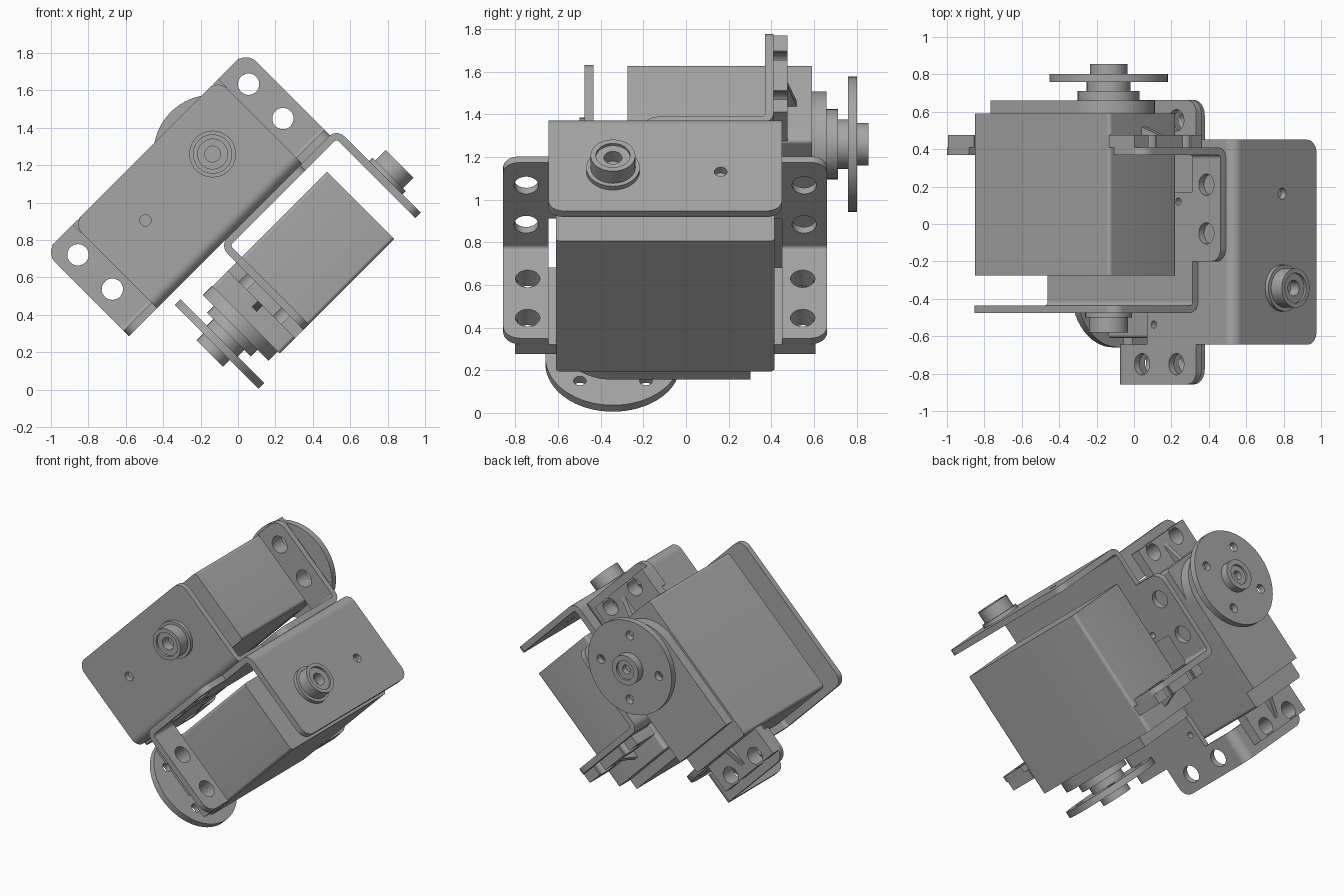
import bpy, bmesh
from math import sin, cos, pi, radians, acos
from mathutils import Matrix, Vector

cube = bpy.data.objects.get("Cube")
if cube:
    bpy.data.objects.remove(cube)

grey = bpy.data.materials.new("metal grey")
grey.use_nodes = True
colour = (0.38, 0.38, 0.38, 1)
grey.diffuse_color = colour
grey.node_tree.nodes["Principled BSDF"].inputs["Base Color"].default_value = colour

# Unit axes: length, depth, height
L, D, H = Vector((1, 0, 0)), Vector((0, 1, 0)), Vector((0, 0, 1))
PLANES = {"LH": (L, H, -D), "LD": (L, D, H), "DH": (D, H, L)}


def frame(a, b, c, origin):
    m = Matrix((a, b, c)).transposed().to_4x4()
    m.translation = origin
    return m


def arc(cx, cy, r, a0=0, a1=360, n=12):
    return [(cx + r * cos(radians(a0 + (a1 - a0) * i / n)),
             cy + r * sin(radians(a0 + (a1 - a0) * i / n))) for i in range(n + 1)]


def circle(cx, cy, r, n=40):
    return arc(cx, cy, r, n=n)[:-1]


def rounded(points):
    """Round each (x, y, radius) corner of a polygon."""
    out = []
    for i, (x, y, r) in enumerate(points):
        p = Vector((x, y))
        if not r:
            out.append((x, y))
            continue
        a = (Vector(points[i - 1][:2]) - p).normalized() * r
        b = (Vector(points[(i + 1) % len(points)][:2]) - p).normalized() * r
        for k in range(9):
            t = k / 8 * pi / 2
            out.append(tuple(p + a * (1 - sin(t)) + b * (1 - cos(t))))
    return out


def box(x0, x1, y0, y1, r=0):
    return rounded([(x0, y0, r), (x1, y0, r), (x1, y1, r), (x0, y1, r)])


def mirror(points):
    return [(-x, y) for x, y in points]


def extrude(name, unit, plane, start, end, loops):
    """Extrude an outline, with further loops as holes, between two depths."""
    curve = bpy.data.curves.new(name, "CURVE")
    curve.dimensions, curve.fill_mode = "2D", "BOTH"
    curve.extrude = abs(end - start) / 2
    for loop in loops:
        s = curve.splines.new("POLY")
        s.points.add(len(loop) - 1)
        for q, (x, y) in zip(s.points, loop):
            q.co = (x, y, 0, 1)
        s.use_cyclic_u = True
    temp = bpy.data.objects.new(name, curve)
    bpy.context.scene.collection.objects.link(temp)
    bpy.context.view_layer.update()
    mesh = bpy.data.meshes.new_from_object(
        temp.evaluated_get(bpy.context.evaluated_depsgraph_get()))
    bpy.data.objects.remove(temp)
    bm = bmesh.new()
    bm.from_mesh(mesh)
    bmesh.ops.remove_doubles(bm, verts=bm.verts, dist=0.00001)
    bmesh.ops.recalc_face_normals(bm, faces=bm.faces)
    bm.to_mesh(mesh)
    bm.free()
    mesh.materials.clear()
    mesh.materials.append(grey)
    mesh.shade_smooth()
    mesh.set_sharp_from_angle(angle=radians(30))
    obj = bpy.data.objects.new(name, mesh)
    a, b, c = PLANES[plane]
    mid = (start + end) / 2
    obj.matrix_world = unit @ frame(a, b, c, mid * (D if plane == "LH" else c))
    bpy.context.scene.collection.objects.link(obj)


FRONT, BACK, T, BEND = -0.475, 0.41, 0.04, 0.06   # bracket depths and sheet
HALF, EAR, TOP = 0.548, 0.76, 0.635               # bracket widths and height
AX, AZ = 0.245, 0.372                             # output shaft position


def build_unit(tag, unit):
    def part(name, *args):
        extrude(tag + "_" + name, unit, *args)

    # Bracket web with side ears and an opening for the servo
    e = BACK - BEND
    half = [(HALF, FRONT + BEND, 0), (HALF, -0.2, 0), (EAR, -0.2, 0.07),
            (EAR, e, 0), (HALF, e, 0), (HALF, 0.17, 0)]
    web = rounded(half + [(-x, y, r) for x, y, r in reversed(half)])
    holes = [circle(s * 0.652, d, 0.057) for s in (-1, 1) for d in (-0.05, 0.21)]
    holes += [circle(s * 0.44, 0.12, 0.02, 20) for s in (-1, 1)]
    part("bracket_web", "LD", 0, T, [web] + holes)

    # Bracket front plate
    plate = rounded([(-HALF, BEND, 0), (HALF, BEND, 0),
                     (HALF, TOP, 0.07), (-HALF, TOP, 0.07)])
    part("bracket_front", "LH", FRONT, FRONT + T, [plate, circle(-0.26, 0.375, 0.03)])

    # Rounded sheet bends
    c = FRONT + BEND
    part("front_bend", "DH", -HALF, HALF,
         [arc(c, BEND, BEND, 180, 270) + arc(c, BEND, BEND - T, 270, 180)])
    ear_bend = arc(e, BEND, BEND, 270, 360) + arc(e, BEND, BEND - T, 360, 270)

    # Ears of bracket and servo on both sides
    ear = rounded([(HALF, BEND, 0), (EAR, BEND, 0), (EAR, TOP, 0.08), (HALF, TOP, 0)])
    lug = [(0.51, 0.127), (0.705, 0.127)]
    open_angle = 180 * acos(0.85) / pi
    for h in (0.24, 0.5):
        slot = arc(0.645, h, 0.057, -open_angle, open_angle - 360, 24)
        lug += [(0.705, slot[0][1])] + slot + [(0.705, slot[-1][1])]
    lug += [(0.705, TOP), (0.51, TOP)]
    rib = [(0.51, 0.47), (0.66, 0.47), (0.51, 0.52)]
    ear_holes = [circle(0.645, h, 0.057) for h in (0.24, 0.5)]
    for side, flip, s in (("left", list, 1), ("right", mirror, -1)):
        part(side + "_ear_bend", "DH", s * HALF, s * EAR, [ear_bend])
        part(side + "_bracket_ear", "LH", BACK - T, BACK,
             [flip(loop) for loop in [ear] + ear_holes])
        part(side + "_servo_lug", "LH", BACK, 0.475, [flip(lug)])
        part(side + "_lug_rib", "LD", 0.355, 0.39, [flip(rib)])

    # Servo case and gear cover
    part("servo_case", "LH", -0.275, 0.59, [box(-0.513, 0.513, 0.127, TOP, 0.02)])
    cover = arc(AX, AZ, 0.248, -90, 90, 24) + [(-0.4, AZ + 0.248), (-0.4, AZ - 0.248)]
    part("gear_cover", "LH", 0.59, 0.66, [cover])

    # Output shaft and horn
    part("shaft_collar", "LH", 0.66, 0.712, [circle(AX, AZ, 0.165)])
    part("shaft_neck", "LH", 0.712, 0.76, [circle(AX, AZ, 0.117)])
    bolts = [circle(AX + x, AZ + z, 0.03, 20) for x in (-0.155, 0.155)
             for z in (-0.155, 0.155)]
    part("horn_disc", "LH", 0.76, 0.803, [circle(AX, AZ, 0.317, 64)] + bolts)
    part("horn_hub", "LH", 0.803, 0.855, [circle(AX, AZ, 0.1), circle(AX, AZ, 0.065)])
    part("horn_screw", "LH", 0.803, 0.84, [circle(AX, AZ, 0.065), circle(AX, AZ, 0.03)])

    # Pivot bearing on the front plate
    part("bearing_flange", "LH", -0.5, FRONT, [circle(AX, AZ, 0.125)])
    part("bearing_ring", "LH", -0.58, -0.5, [circle(AX, AZ, 0.105), circle(AX, AZ, 0.08)])
    part("bearing_core", "LH", -0.565, -0.5, [circle(AX, AZ, 0.08), circle(AX, AZ, 0.042)])


# Two identical servo units bolted web to web, tilted by 45 degrees
U = Vector((1, 0, 1)).normalized()
V = Vector((-1, 0, 1)).normalized()
build_unit("upper", frame(U, D, V, 0.55 * U + 0.615 * V))
build_unit("lower", frame(-D, -U, -V, 0.885 * U + 0.615 * V - 0.0975 * D))
